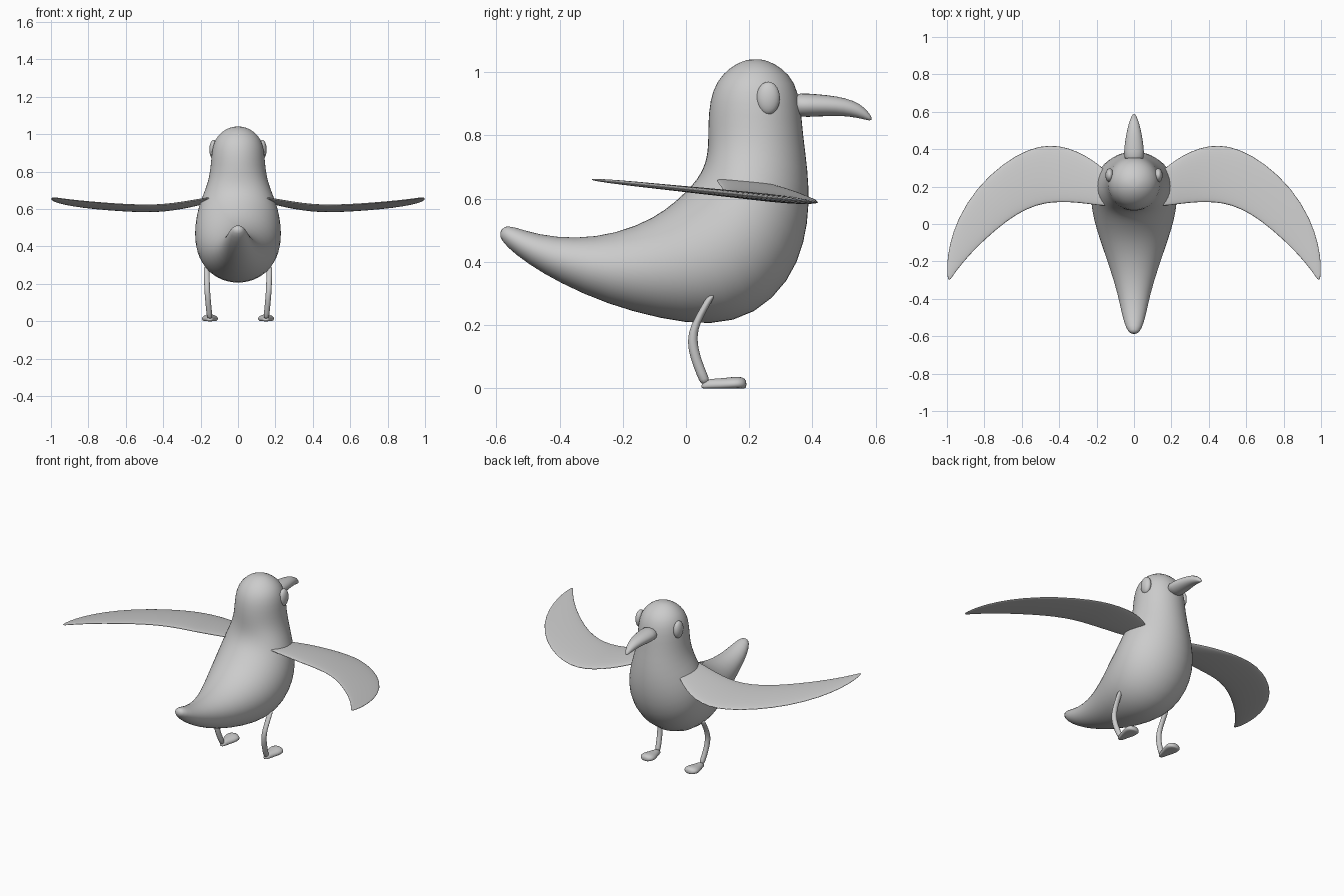
import bpy, bmesh, math
from mathutils import Vector


def finish(ob, mirror=False, levels=1):
    for p in ob.data.polygons:
        p.use_smooth = True
    if mirror:
        ob.modifiers.new("Mirror", 'MIRROR')
    if levels:
        ob.modifiers.new("Subdivision", 'SUBSURF').levels = levels
        ob.modifiers["Subdivision"].render_levels = levels


def loft(name, sections, n=12, mirror=False, levels=1):
    """Skin elliptical rings: each has two opposite points and a side half-axis."""
    bm = bmesh.new()
    rings = []
    for a, b, side in sections:
        a, b, side = Vector(a), Vector(b), Vector(side)
        ring = []
        for i in range(n):
            t = 2 * math.pi * i / n
            p = (a + b) / 2 + (a - b) / 2 * math.cos(t) + side * math.sin(t)
            p.z = max(p.z, 0)
            ring.append(bm.verts.new(p))
        rings.append(ring)
    for r, s in zip(rings, rings[1:]):
        for i in range(n):
            j = (i + 1) % n
            bm.faces.new((r[i], r[j], s[j], s[i]))
    bm.faces.new(rings[0])
    bm.faces.new(rings[-1])
    bmesh.ops.recalc_face_normals(bm, faces=bm.faces)
    me = bpy.data.meshes.new(name)
    bm.to_mesh(me)
    bm.free()
    ob = bpy.data.objects.new(name, me)
    bpy.context.collection.objects.link(ob)
    finish(ob, mirror, levels)
    return ob


def side_loft(name, rows, x=0, n=12, mirror=False):
    """Rows: upper y, z, lower y, z, half width."""
    return loft(name, [((x, uy, uz), (x, ly, lz), (w, 0, 0))
                       for uy, uz, ly, lz, w in rows], n, mirror)


# Body: tail, breast, neck and head in one sweep
side_loft("body", [
    (-.578, .513, -.594, .487, .018),
    (-.550, .514, -.572, .450, .042),
    (-.470, .486, -.500, .393, .065),
    (-.350, .473, -.400, .333, .087),
    (-.220, .490, -.250, .265, .130),
    (-.100, .540, -.080, .218, .182),
    (-.030, .595, .080, .195, .218),
    (.020, .645, .220, .230, .233),
    (.045, .680, .328, .335, .232),
    (.060, .715, .378, .460, .216),
    (.067, .750, .392, .580, .190),
    (.069, .790, .387, .690, .162),
    (.069, .840, .371, .800, .147),
    (.074, .910, .365, .890, .143),
    (.095, .972, .347, .970, .128),
    (.140, 1.017, .302, 1.015, .085),
    (.180, 1.036, .262, 1.035, .045),
    (.205, 1.041, .236, 1.041, .018),
], n=24)

# Beak with a hooked tip
side_loft("beak", [
    (.330, .937, .330, .856, .056),
    (.390, .934, .390, .857, .056),
    (.450, .929, .445, .860, .049),
    (.505, .920, .500, .861, .038),
    (.550, .902, .540, .855, .027),
    (.577, .876, .565, .850, .016),
    (.591, .851, .583, .846, .006),
])

# Wings: leading x, y / trailing x, y / half thickness
def wing_z(x, y):
    lift = max(0, 1 - (x - .14) / .32)
    return .661 - .072 * (y + .3) / .7 + .042 * min(1, lift) ** 1.5


wing = [
    (.130, .270, .115, .110, .006),
    (.180, .312, .150, .090, .012),
    (.250, .365, .240, .105, .014),
    (.350, .412, .340, .114, .014),
    (.450, .428, .430, .114, .014),
    (.560, .408, .520, .100, .013),
    (.700, .330, .630, .050, .012),
    (.845, .195, .740, -.035, .011),
    (.945, .030, .845, -.130, .009),
    (.988, -.110, .915, -.208, .008),
    (1.002, -.220, .962, -.268, .006),
    (.996, -.300, .984, -.302, .003),
]
loft("wings", [((lx, ly, wing_z(lx, ly)), (tx, ty, wing_z(tx, ty)), (0, 0, t))
               for lx, ly, tx, ty, t in wing], n=16, mirror=True)

# Legs: bent tubes
leg = [(.168, .083, .300), (.168, .062, .262), (.166, .030, .205),
       (.164, .017, .155), (.159, .030, .095), (.154, .050, .045), (.150, .064, .012)]
loft("legs", [((x, y + .016, z + .005), (x, y - .016, z - .005), (.016, 0, 0))
              for x, y, z in leg], n=10, mirror=True)

# Feet: flat-soled paddles
side_loft("feet", [
    (.050, .020, .046, -.004, .012),
    (.075, .032, .062, -.008, .020),
    (.110, .032, .110, -.010, .033),
    (.150, .038, .150, -.010, .048),
    (.178, .038, .178, -.008, .042),
    (.192, .026, .192, -.002, .018),
], x=.150, mirror=True)

# Eyes
bpy.ops.mesh.primitive_uv_sphere_add(segments=24, ring_count=14, radius=1)
eyes = bpy.context.object
eyes.name = "eyes"
for v in eyes.data.vertices:
    v.co = (.130 + v.co.x * .023, .260 + v.co.y * .037, .918 + v.co.z * .052)
finish(eyes, mirror=True, levels=0)
